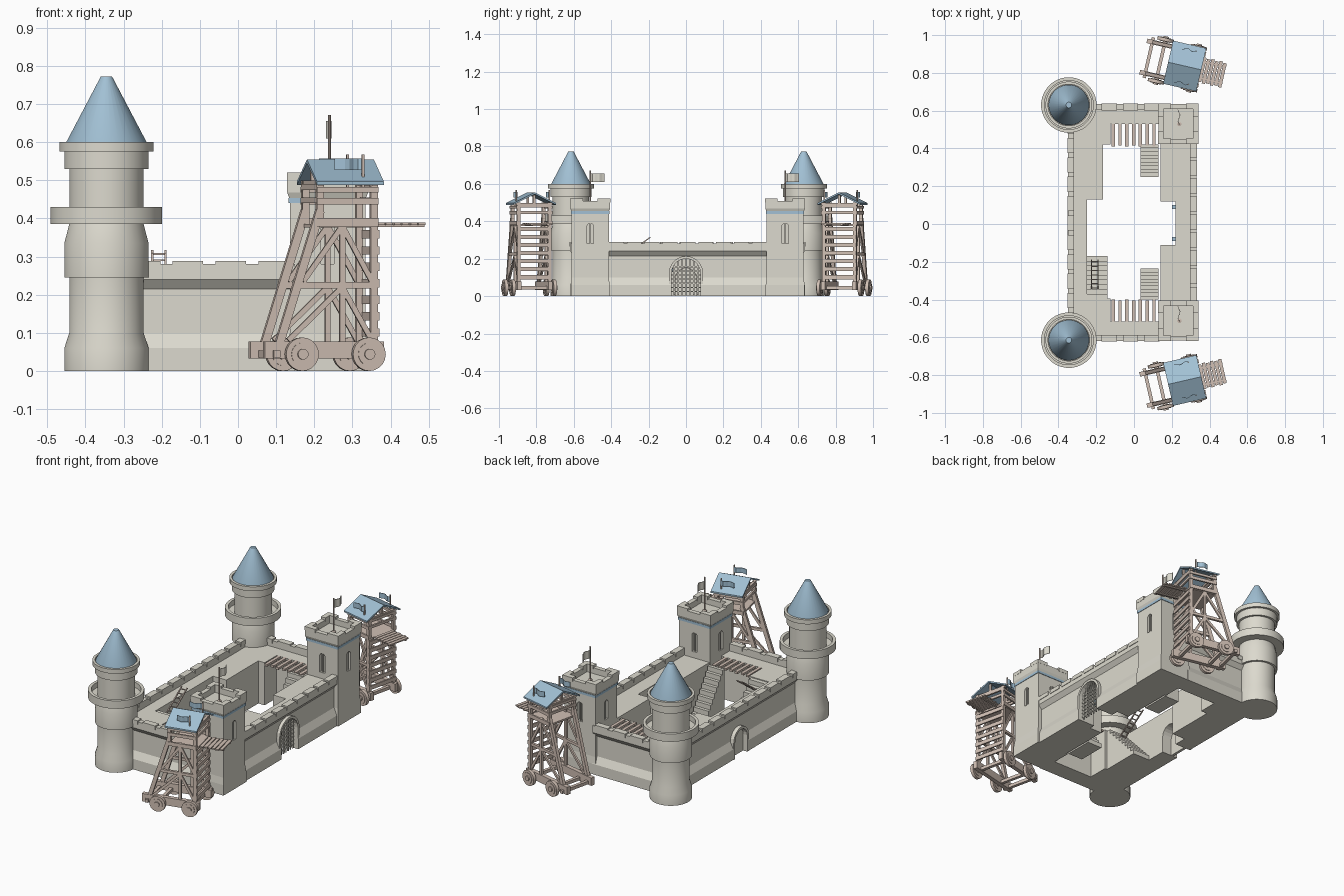
import bpy, bmesh, math
from mathutils import Matrix, Vector

if "Cube" in bpy.data.objects:
    bpy.data.objects.remove(bpy.data.objects["Cube"])


def material(name, c):
    m = bpy.data.materials.new(name)
    m.diffuse_color = (*c, 1)
    m.use_nodes = True
    m.node_tree.nodes["Principled BSDF"].inputs["Base Color"].default_value = m.diffuse_color
    return m


STONE = material("stone", (0.72, 0.70, 0.62))
WOOD = material("wood", (0.64, 0.53, 0.46))
BLUE = material("blue", (0.36, 0.53, 0.66))
I4 = Matrix.Identity(4)


def finish(bm, name, mat, M=I4, smooth=False):
    bmesh.ops.transform(bm, matrix=M, verts=bm.verts)
    bmesh.ops.recalc_face_normals(bm, faces=bm.faces)
    me = bpy.data.meshes.new(name)
    bm.to_mesh(me)
    bm.free()
    me.materials.append(mat)
    ob = bpy.data.objects.new(name, me)
    bpy.context.collection.objects.link(ob)
    if smooth:
        bpy.ops.object.select_all(action='DESELECT')
        ob.select_set(True)
        bpy.context.view_layer.objects.active = ob
        bpy.ops.object.shade_smooth_by_angle(angle=math.radians(30))
    return ob


def box(bm, x0, x1, y0, y1, z0, z1):
    M = Matrix.Translation(((x0 + x1) / 2, (y0 + y1) / 2, (z0 + z1) / 2))
    bmesh.ops.create_cube(bm, size=1, matrix=M @ Matrix.Diagonal((abs(x1 - x0), abs(y1 - y0), abs(z1 - z0), 1)))


def beam(bm, p, q, w, h):
    p, q = Vector(p), Vector(q)
    x = (q - p).normalized()
    y = (Vector((0, 1, 0)) if abs(x.z) > 0.99 else Vector((0, 0, 1))).cross(x).normalized()
    R = Matrix((x, y, x.cross(y))).transposed().to_4x4()
    bmesh.ops.create_cube(bm, size=1, matrix=Matrix.Translation((p + q) / 2) @ R @ Matrix.Diagonal(((q - p).length, w, h, 1)))


def prism(bm, pts, axis, a, b):
    """Extrude a (horizontal, z) outline along x or y from a to b."""
    at = lambda p, d: (d, p[0], p[1]) if axis == 'x' else (p[0], d, p[1])
    f = bm.faces.new([bm.verts.new(at(p, a)) for p in pts])
    r = bmesh.ops.extrude_face_region(bm, geom=[f])
    v = (b - a, 0, 0) if axis == 'x' else (0, b - a, 0)
    bmesh.ops.translate(bm, vec=v, verts=[g for g in r['geom'] if isinstance(g, bmesh.types.BMVert)])


def lathe(name, prof, cx, cy, n, mat, smooth=True):
    bm = bmesh.new()
    k = 1 / math.cos(math.pi / n) if n == 4 else 1
    rings = [[bm.verts.new((cx + k * r * math.cos(2 * math.pi * (i + .5) / n), cy + k * r * math.sin(2 * math.pi * (i + .5) / n), z))
              for i in range(n)] for r, z in prof]
    for A, B in zip(rings, rings[1:]):
        for i in range(n):
            bm.faces.new((A[i], A[(i + 1) % n], B[(i + 1) % n], B[i]))
    bm.faces.new(rings[0])
    bm.faces.new(rings[-1])
    return finish(bm, name, mat, smooth=smooth)


def arch(c, w, z0, z1, n=10):
    """Round-headed outline of half width w."""
    return [(c - w, z0), (c + w, z0)] + [(c + w * math.cos(math.pi * i / n), z1 - w + w * math.sin(math.pi * i / n)) for i in range(n + 1)]


def cut(ob, bm):
    c = finish(bm, "cutter", STONE)
    c.hide_render = True
    m = ob.modifiers.new("cut", 'BOOLEAN')
    m.operation, m.object, m.solver = 'DIFFERENCE', c, 'EXACT'
    bpy.context.view_layer.objects.active = ob
    bpy.ops.object.modifier_apply(modifier=m.name)
    bpy.data.objects.remove(c)


def flag(name, mat, M, length, h):
    bm = bmesh.new()
    n = 6
    pts = [(length * i / n, 0.006 * math.sin(i * 1.3)) for i in range(n + 1)]
    pts += [(x, y + 0.003) for x, y in reversed(pts)]
    f = bm.faces.new([bm.verts.new((x, y, 0)) for x, y in pts])
    r = bmesh.ops.extrude_face_region(bm, geom=[f])
    bmesh.ops.translate(bm, vec=(0, 0, h), verts=[g for g in r['geom'] if isinstance(g, bmesh.types.BMVert)])
    finish(bm, name, mat, M)


# Curtain walls: battered base, recess, overhanging parapet, walkway behind
def wall(name, outer, s, inner, axis, a, b):
    o = lambda d: outer - s * d
    bm = bmesh.new()
    prism(bm, [(o(0), 0), (o(0), .06), (o(.02), .1), (o(.02), .215), (o(0), .24), (o(0), .28),
               (o(.03), .28), (o(.03), .245), (inner, .245), (inner, 0)], axis, a, b)
    ob = finish(bm, name, STONE)
    bm = bmesh.new()
    n = round((b - a) / .1)
    for i in range(n):
        p = a + (b - a) * (i + .5) / n
        prism(bm, [(o(-.003), .265), (o(-.003), .288), (o(.033), .288), (o(.033), .265)], axis, p - .04, p + .04)
    finish(bm, name + "_merlons", STONE)
    return ob


gate_wall = wall("gate_wall", .33, 1, .22, 'y', -.42, .44)
back_wall = wall("back_wall", -.35, -1, -.25, 'y', -.56, .57)
wall("north_wall", .635, 1, .53, 'x', -.3, .15)
wall("south_wall", -.62, -1, -.515, 'x', -.3, .15)

# Gate and back door openings
bm = bmesh.new()
prism(bm, arch(0, .077, -.1, .2), 'x', .1, .5)
cut(gate_wall, bm)
bm = bmesh.new()
prism(bm, arch(0, .055, -.1, .15), 'x', -.5, -.1)
cut(back_wall, bm)
for nm, w, z1, x0, x1 in (("gate_frame", .077, .2, .30, .328), ("back_door_frame", .055, .15, -.352, -.31)):
    bm = bmesh.new()
    prism(bm, arch(0, w + .014, 0, z1 + .014), 'x', x0, x1)
    ob = finish(bm, nm, STONE)
    bm = bmesh.new()
    prism(bm, arch(0, w, -.1, z1), 'x', x0 - .1, x1 + .1)
    cut(ob, bm)
bm = bmesh.new()
prism(bm, arch(0, .056, 0, .151), 'x', -.325, -.31)
finish(bm, "back_door", STONE)
bm = bmesh.new()
for i in range(-3, 4):
    y = i * .021
    box(bm, .300, .307, y - .0035, y + .0035, .005, .123 + math.sqrt(.077 ** 2 - y * y))
for i in range(7):
    box(bm, .297, .304, -.077, .077, .022 + i * .022, .028 + i * .022)
finish(bm, "portcullis", STONE)

# Thick inner platforms beside the walls
bm = bmesh.new()
for b in ((.14, .23, .12, .44), (.14, .23, -.42, -.11), (-.26, -.165, .13, .54),
          (-.26, -.125, .42, .54), (-.26, -.125, -.52, -.395)):
    box(bm, *b, 0, .245)
finish(bm, "inner_platforms", STONE)
bm = bmesh.new()
for y in (.09, -.08):
    box(bm, .2, .222, y - .011, y + .011, .13, .21)
finish(bm, "gate_banners", BLUE)


# Stairs to the walkways
def stairs(name, x0, x1, ytop, ylow, n=9):
    pts = [(ytop, 0), (ytop, .24)]
    d = (ylow - ytop) / n
    for i in range(n):
        z = .24 * (1 - i / n)
        pts += [(ytop + d * (i + 1), z), (ytop + d * (i + 1), z - .24 / n)]
    pts.pop(1)
    pts.insert(1, (ytop, .24))
    pts = [p for i, p in enumerate(pts) if p not in pts[:i]]
    bm = bmesh.new()
    prism(bm, pts, 'x', x0, x1)
    finish(bm, name, STONE)


stairs("north_stairs", .035, .13, .42, .25)
stairs("south_stairs", .035, .13, -.4, -.235)
stairs("back_stairs", -.25, -.14, -.395, -.17)

# Ladder and plank bridges
bm = bmesh.new()
for x in (-.225, -.19):
    beam(bm, (x, -.35, .2), (x, -.19, .315), .006, .006)
for i in range(7):
    t = (i + .5) / 7
    beam(bm, (-.225, -.35 + .16 * t, .2 + .115 * t), (-.19, -.35 + .16 * t, .2 + .115 * t), .005, .005)
finish(bm, "ladder", WOOD)
bm = bmesh.new()
for i in range(7):
    x = -.11 + i * .036
    box(bm, x - .009, x + .009, .41 + .006 * (i % 2), .54, .233, .245)
    box(bm, x - .009, x + .009, -.525, -.4 - .006 * (i % 2), .233, .245)
finish(bm, "plank_bridges", WOOD)

# Round corner towers with walkway collar and cone roof
for nm, cy in (("north", .63), ("south", -.615)):
    lathe(nm + "_round_tower", [(.111, 0), (.111, .06), (.098, .1), (.098, .245), (.111, .245), (.111, .335), (.098, .385),
          (.147, .385), (.147, .43), (.13, .43), (.13, .4), (.098, .4), (.098, .53), (.111, .53), (.111, .575),
          (.124, .575), (.124, .6), (.11, .6), (.11, .588), (.05, .588)], -.345, cy, 32, STONE)
    lathe(nm + "_cone_roof", [(.107, .588), (.107, .598), (.015, .772)], -.345, cy, 32, BLUE)

# Square gate towers with windows, blue band, parapet and flag
for nm, cy in (("north", .53), ("south", -.512)):
    cx = .235
    ob = lathe(nm + "_square_tower", [(.104, 0), (.104, .06), (.099, .1), (.099, .45), (.106, .468), (.106, .508),
               (.08, .508), (.08, .475)], cx, cy, 4, STONE, False)
    bm = bmesh.new()
    for s in (-1, 1):
        prism(bm, arch(cy, .017, .28, .39), 'x', cx + s * .08, cx + s * .13)
        prism(bm, arch(cx, .017, .28, .39), 'y', cy + s * .08, cy + s * .13)
    cut(ob, bm)
    lathe(nm + "_blue_band", [(.09, .44), (.102, .44), (.102, .454), (.09, .454)], cx, cy, 4, BLUE, False)
    bm = bmesh.new()
    for s in (-1, 1):
        box(bm, cx + s * .09, cx + s * .096, cy - .003, cy + .003, .28, .39)
        box(bm, cx - .003, cx + .003, cy + s * .09, cy + s * .096, .28, .39)
        for t in (-1, 1):
            box(bm, cx + s * .107, cx + s * .078, cy + t * .107, cy + t * .04, .5, .521)
            box(bm, cx + s * .107, cx + s * .04, cy + t * .107, cy + t * .078, .5, .521)
    finish(bm, nm + "_tower_merlons", STONE)
    lathe(nm + "_flag_pole", [(.012, .47), (.012, .482), (.004, .484), (.004, .672)], .24, cy, 8, WOOD)
    flag(nm + "_tower_flag", STONE, Matrix.Translation((.24, cy, .61)) @ Matrix.Rotation(math.pi / 2, 4, 'Z'), .075, .046)

# Siege towers, one mirrored for the other side
base = Matrix.Translation((.21, .85, 0)) @ Matrix.Rotation(math.radians(-13), 4, 'Z')
for nm, M in (("north", base), ("south", Matrix.Translation((0, .008, 0)) @ Matrix.Diagonal((1, -1, 1, 1)) @ base)):
    bm = bmesh.new()
    for s in (-1, 1):
        v = s * .085
        box(bm, -.165, .155, v - .012, v + .012, .033, .078)
        beam(bm, (.13, v, .06), (.13, v, .5), .018, .018)
        beam(bm, (-.125, v, .07), (-.015, v, .42), .018, .022)
        beam(bm, (-.015, v, .38), (-.015, v, .5), .018, .018)
        beam(bm, (.045, v, .07), (.045, v, .4), .014, .014)
        for z, h in ((.39, .022), (.445, .018), (.475, .014)):
            beam(bm, (-.025, v + s * .008, z), (.14, v + s * .008, z), .01, h)
        beam(bm, (-.08, v, .225), (.13, v, .225), .014, .016)
        for p, q in (((-.1, .08), (.045, .22)), ((.125, .08), (.045, .22)), ((-.06, .235), (.045, .38)), ((.125, .235), (.045, .38))):
            beam(bm, (p[0], v, p[1]), (q[0], v, q[1]), .01, .014)
    for u in (-.135, -.07, .11):
        beam(bm, (u, -.11, .045), (u, .11, .045), .018, .018)
    box(bm, -.02, .14, -.09, .09, .376, .386)
    for i in range(7):
        box(bm, .136, .144, -.094, .094, .09 + i * .043, .112 + i * .043)
    for z in (.44, .475):
        box(bm, .13, .14, -.09, .09, z, z + .015)
        box(bm, -.025, -.015, -.09, .09, z, z + .015)
    finish(bm, nm + "_siege_frame", WOOD, M)
    # Drawbridge planks
    bm = bmesh.new()
    for i in range(6):
        u, j = .155 + i * .022, .005 * (i % 2)
        box(bm, u - .009, u + .009, -.064 - j, .068 - j, .383, .39)
    for v in (-.045, .045):
        box(bm, .13, .275, v - .006, v + .006, .378, .384)
    finish(bm, nm + "_siege_bridge", WOOD, M)
    # Wheels with rims and hubs
    bm = bmesh.new()
    for u in (-.07, .11):
        for s in (-1, 1):
            for r, d, v in ((.044, .018, .113), (.03, .023, .113), (.014, .032, .115)):
                bmesh.ops.create_cone(bm, cap_ends=True, segments=20, radius1=r, radius2=r, depth=d,
                                      matrix=Matrix.Translation((u, s * v, .044)) @ Matrix.Rotation(math.pi / 2, 4, 'X'))
    finish(bm, nm + "_siege_wheels", WOOD, M, True)
    # Gabled roof, gable rafters and pennants
    bm = bmesh.new()
    prism(bm, [(-.117, .488), (0, .545), (.117, .488), (.117, .497), (0, .555), (-.117, .497)], 'x', -.03, .15)
    finish(bm, nm + "_siege_roof", BLUE, M)
    bm = bmesh.new()
    for u in (-.015, .13):
        beam(bm, (u, -.1, .493), (u, .1, .493), .014, .012)
        beam(bm, (u, 0, .49), (u, 0, .54), .012, .012)
    for v in (-.09, .09):
        beam(bm, (.1, v, .48), (.1, v, .568), .006, .006)
    finish(bm, nm + "_siege_rafters", WOOD, M)
    for v in (-.09, .09):
        flag(nm + "_siege_pennant", BLUE, M @ Matrix.Translation((.1, v, .527)) @ Matrix.Rotation(math.pi, 4, 'Z'), .075, .03)
